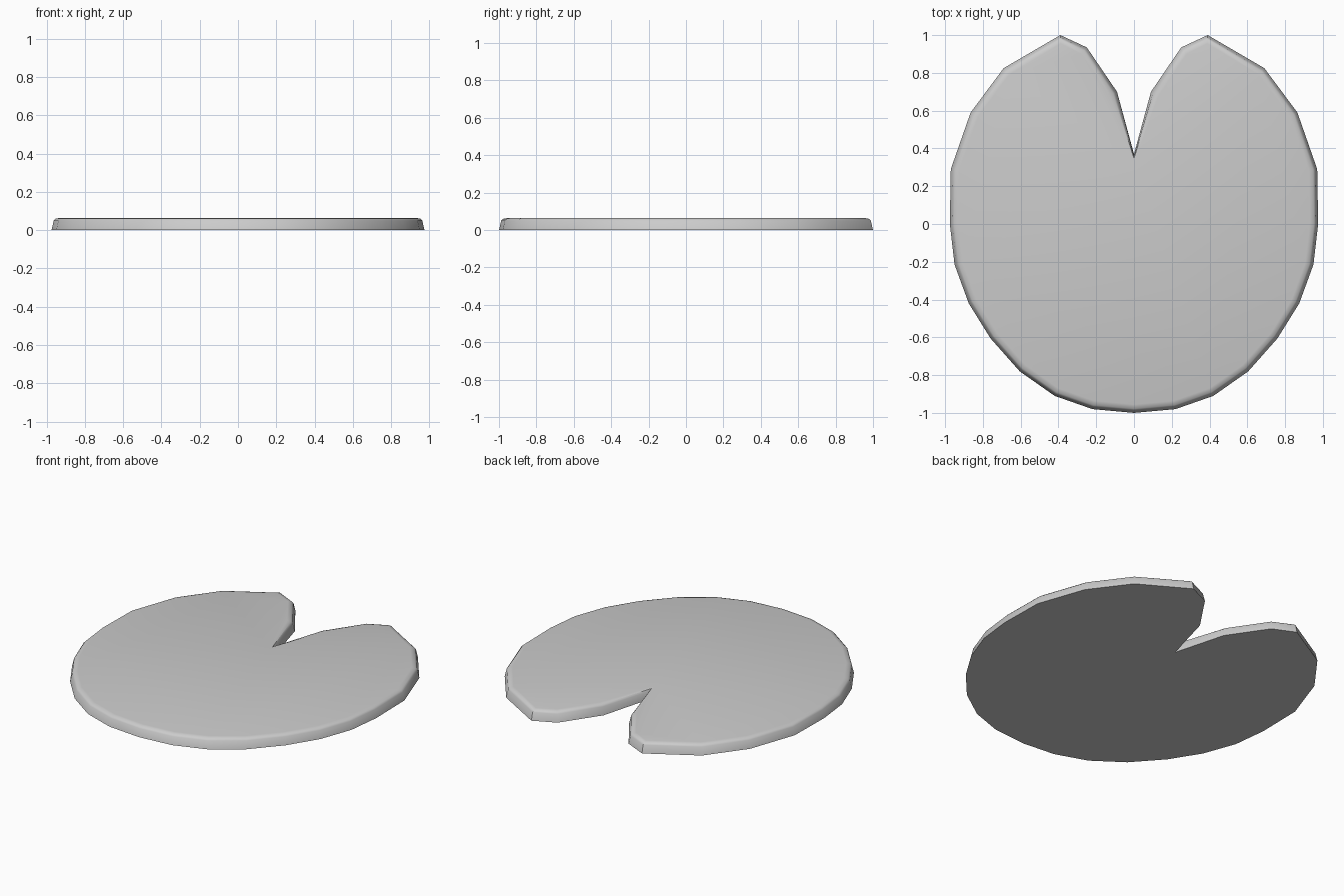
import bpy, bmesh
from mathutils import Vector

if "Cube" in bpy.data.objects:
    bpy.data.objects.remove(bpy.data.objects["Cube"])

# Right half of the leaf outline, from notch round to the front tip
half = [(0, 0.37), (0.09, 0.70), (0.25, 0.935), (0.39, 1.0), (0.69, 0.825),
        (0.865, 0.59), (0.97, 0.29), (0.975, 0.0), (0.95, -0.215), (0.875, -0.42),
        (0.76, -0.605), (0.605, -0.78), (0.42, -0.91), (0.22, -0.98), (0, -1.0)]
outline = [Vector(p) for p in half + [(-x, y) for x, y in half[-2:0:-1]]]


def inset(points, d):
    """Move every outline point inward along its bisector."""
    result = []
    for i, p in enumerate(points):
        a = (p - points[i - 1]).normalized()
        b = (points[(i + 1) % len(points)] - p).normalized()
        n = (Vector((a.y, -a.x)) + Vector((b.y, -b.x))).normalized()
        result.append(p + n * d)
    return result


# Rounded rim: (inset, height) rings from the flat underside to the flat top
bm = bmesh.new()
rings = [[bm.verts.new((p.x, p.y, z)) for p in inset(outline, d)]
         for d, z in ((0, 0), (0.012, 0.05), (0.022, 0.06), (0.045, 0.065))]
n = len(outline)
for low, high in zip(rings, rings[1:]):
    for i in range(n):
        j = (i + 1) % n
        bm.faces.new((low[i], low[j], high[j], high[i]))
bm.faces.new(rings[0])
bm.faces.new(rings[-1])
bmesh.ops.recalc_face_normals(bm, faces=bm.faces)

mesh = bpy.data.meshes.new("lily_pad")
bm.to_mesh(mesh)
bm.free()
pad = bpy.data.objects.new("lily_pad", mesh)
bpy.context.collection.objects.link(pad)
bpy.context.view_layer.objects.active = pad
pad.select_set(True)
bpy.ops.object.shade_smooth_by_angle(angle=0.6)
